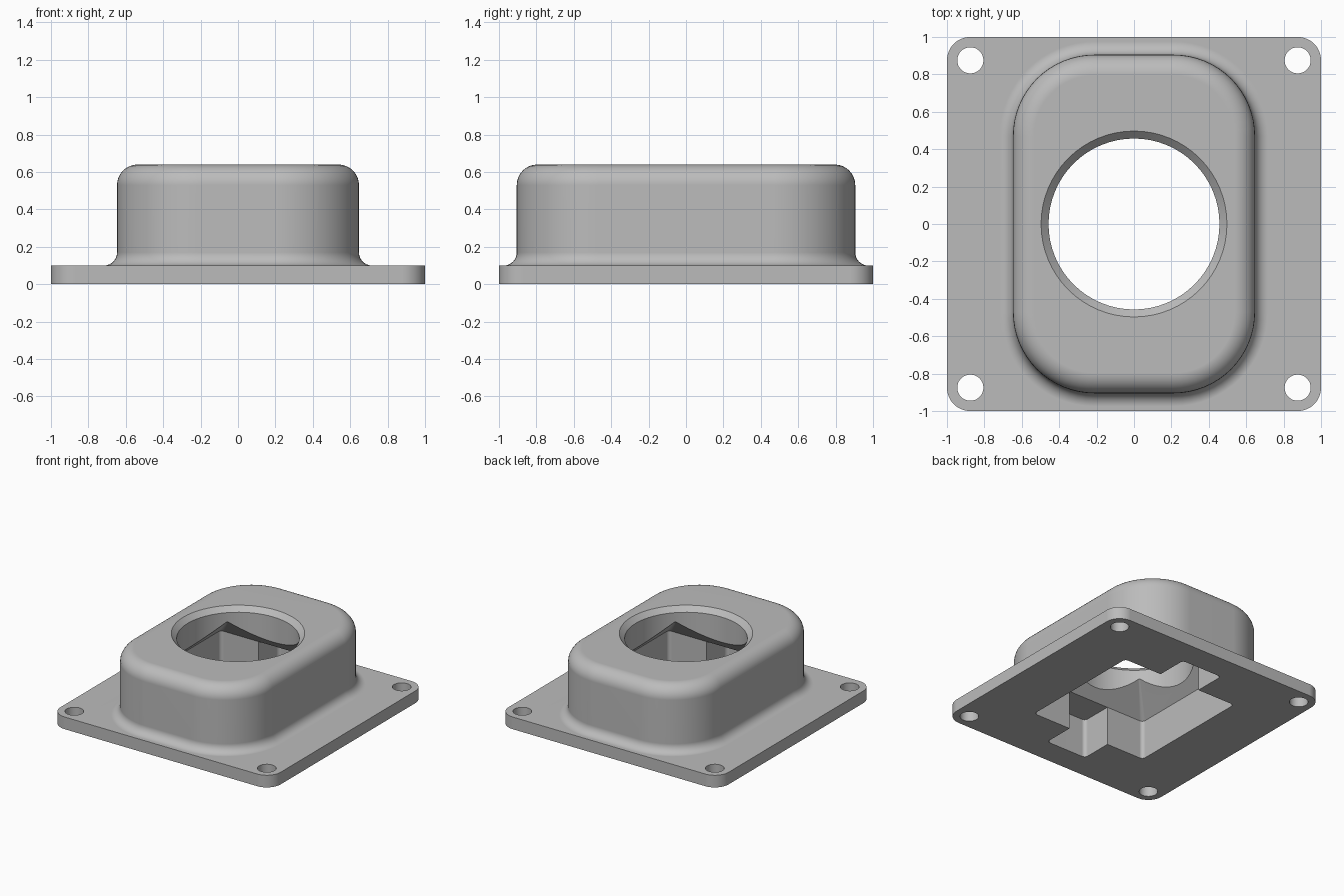
import bpy, bmesh
from math import sin, cos, pi, radians

cube = bpy.data.objects.get("Cube")
if cube:
    bpy.data.objects.remove(cube, do_unlink=True)

grey = bpy.data.materials.new("plain grey")
grey.use_nodes = True
GREY = (0.5, 0.5, 0.5, 1)
grey.diffuse_color = GREY
grey.node_tree.nodes["Principled BSDF"].inputs["Base Color"].default_value = GREY


def loft(name, rings, centre=(0, 0), steps=16):
    """Solid through rounded rectangles given as (half x, half y, radius, z)."""
    bm = bmesh.new()
    loops = []
    for hx, hy, r, z in rings:
        loop = []
        for quarter, (sx, sy) in enumerate([(1, 1), (-1, 1), (-1, -1), (1, -1)]):
            for i in range(steps + 1):
                a = (quarter + i / steps) * pi / 2
                loop.append(bm.verts.new((centre[0] + sx * (hx - r) + r * cos(a),
                                          centre[1] + sy * (hy - r) + r * sin(a), z)))
        loops.append(loop)
    n = len(loops[0])
    for low, high in zip(loops, loops[1:]):
        for i in range(n):
            j = (i + 1) % n
            bm.faces.new((low[i], low[j], high[j], high[i]))
    bm.faces.new(loops[0][::-1])
    bm.faces.new(loops[-1])
    bmesh.ops.remove_doubles(bm, verts=bm.verts, dist=1e-5)
    bmesh.ops.recalc_face_normals(bm, faces=bm.faces)
    mesh = bpy.data.meshes.new(name)
    bm.to_mesh(mesh)
    bm.free()
    mesh.materials.append(grey)
    obj = bpy.data.objects.new(name, mesh)
    bpy.context.collection.objects.link(obj)
    return obj


def combine(target, tool, operation):
    """Apply a boolean and discard the tool."""
    tool.hide_render = True
    mod = target.modifiers.new(tool.name, 'BOOLEAN')
    mod.operation, mod.solver, mod.object = operation, 'EXACT', tool
    bpy.context.view_layer.objects.active = target
    bpy.ops.object.modifier_apply(modifier=mod.name)
    bpy.data.objects.remove(tool, do_unlink=True)


# Square mounting plate
housing = loft("flanged_housing", [(1, 1, 0.125, 0), (1, 1, 0.125, 0.1)])

# Raised body with a flared foot and a rounded top edge
FOOT, EDGE, TOP = 0.07, 0.11, 0.64
angles = [i / 8 * pi / 2 for i in range(9)]
outline = [(FOOT, 0.05)]
outline += [(FOOT * (1 - sin(a)), 0.1 + FOOT * (1 - cos(a))) for a in angles]
outline += [(EDGE * (cos(a) - 1), TOP - EDGE * (1 - sin(a))) for a in angles]
body = loft("raised_body", [(0.647 + o, 0.905 + o, 0.435 + o, z) for o, z in outline])
combine(housing, body, 'UNION')

# Square pocket with a sloping ceiling
combine(housing, loft("pocket", [(0.53, 0.53, 0.03, -0.1), (0.53, 0.53, 0.03, 0.32),
                                 (0.25, 0.25, 0.002, 0.6)], steps=6), 'DIFFERENCE')

# Narrow slots at both ends of the pocket
combine(housing, loft("slots", [(0.185, 0.79, 0.03, -0.1), (0.185, 0.79, 0.03, 0.32)],
                      steps=6), 'DIFFERENCE')

# Round opening with a chamfered rim
bore = [(0.457, 0.2), (0.457, TOP - 0.04), (0.497, TOP), (0.497, TOP + 0.1)]
combine(housing, loft("bore", [(r, r, r, z) for r, z in bore]), 'DIFFERENCE')

# Corner screw holes
for x in (-0.875, 0.875):
    for y in (-0.875, 0.875):
        hole = loft("screw_hole", [(0.07, 0.07, 0.07, z) for z in (-0.1, 0.2)], (x, y), 8)
        combine(housing, hole, 'DIFFERENCE')

# Smooth curves, crisp edges and level flats
bpy.ops.object.select_all(action='DESELECT')
housing.select_set(True)
bpy.context.view_layer.objects.active = housing
bpy.ops.object.shade_smooth_by_angle(angle=radians(25))
weighted = housing.modifiers.new("level_flats", 'WEIGHTED_NORMAL')
weighted.keep_sharp = True
